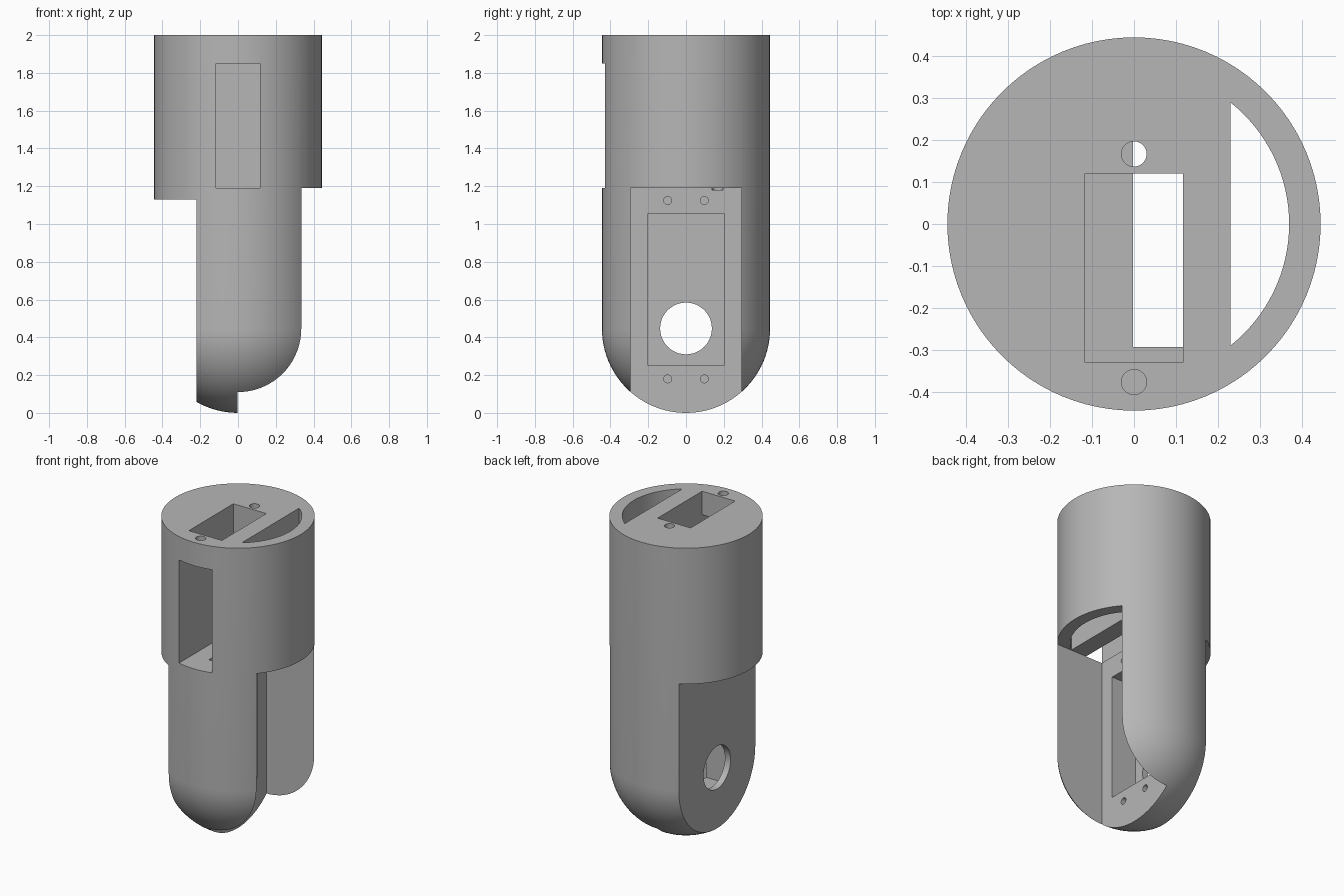
import bpy, bmesh, math
from mathutils import Vector

old = bpy.data.objects.get("Cube")
if old:
    bpy.data.objects.remove(old, do_unlink=True)

R = 0.445        # body radius
SHELF = 1.19     # height of the shelf above the channel
FACE = -0.002    # x of the channel's back face

grey = bpy.data.materials.new("plain grey")
grey.use_nodes = True
colour = (0.47, 0.47, 0.47, 1)
grey.diffuse_color = colour
grey.node_tree.nodes["Principled BSDF"].inputs["Base Color"].default_value = colour


def make_object(name, bm):
    bmesh.ops.recalc_face_normals(bm, faces=bm.faces)
    mesh = bpy.data.meshes.new(name)
    bm.to_mesh(mesh)
    bm.free()
    mesh.materials.append(grey)
    obj = bpy.data.objects.new(name, mesh)
    bpy.context.collection.objects.link(obj)
    return obj


def prism(name, points, axis, start, end):
    """Extrude a 2D outline along one axis (0 = x, 1 = y, 2 = z)."""
    bm = bmesh.new()
    verts = []
    for a, b in points:
        co = [a, b]
        co.insert(axis, start)
        verts.append(bm.verts.new(co))
    face = bm.faces.new(verts)
    ext = bmesh.ops.extrude_face_region(bm, geom=[face])
    shift = Vector((0, 0, 0))
    shift[axis] = end - start
    bmesh.ops.translate(bm, vec=shift,
                        verts=[g for g in ext["geom"] if isinstance(g, bmesh.types.BMVert)])
    return make_object(name, bm)


def rect(a0, a1, b0, b1):
    return [(a0, b0), (a1, b0), (a1, b1), (a0, b1)]


def circle(a, b, r, n=32):
    return [(a + r * math.cos(math.tau * i / n), b + r * math.sin(math.tau * i / n))
            for i in range(n)]


# Round-ended housing: revolved profile
bm = bmesh.new()
profile = [(0, 2), (R, 2)]
profile += [(R * math.cos(t), R - R * math.sin(t))
            for t in (math.pi / 2 * i / 24 for i in range(24))]
profile.append((0, 0))
verts = [bm.verts.new((x, 0, z)) for x, z in profile]
edges = [bm.edges.new(pair) for pair in zip(verts, verts[1:])]
bmesh.ops.spin(bm, geom=verts + edges, cent=(0, 0, 0), axis=(0, 0, 1),
               angle=math.tau, steps=96)
bmesh.ops.remove_doubles(bm, verts=bm.verts, dist=1e-4)
housing = make_object("housing", bm)

# Crescent slot outline
slot_r, slot_x = 0.37, 0.23
half = math.acos(slot_x / slot_r)
crescent = [(slot_r * math.cos(t), slot_r * math.sin(t))
            for t in (-half + 2 * half * i / 32 for i in range(33))]

# Top well joined with the front window, in side profile
well = [(-0.33, 2.1), (-0.33, 1.85), (-0.6, 1.85), (-0.6, SHELF), (0.12, SHELF), (0.12, 2.1)]

cutters = [
    prism("side_flat_cut", rect(-0.6, 0.6, -0.2, 1.13), 0, -0.6, -0.22),
    prism("channel_cut", rect(-0.293, 0.293, -0.2, SHELF + 0.001), 0, FACE, 0.6),
    prism("motor_pocket_cut", rect(-0.2, 0.2, 0.25, 1.055), 0, -0.18, 0.1),
    prism("shaft_hole_cut", circle(0, 0.447, 0.137, 48), 0, -0.4, -0.1),
    prism("well_and_window_cut", well, 0, -0.117, 0.117),
    prism("crescent_slot_cut", crescent, 2, SHELF - 0.1, 2.1),
    prism("rear_top_hole_cut", circle(0, 0.167, 0.03), 2, SHELF - 0.01, 2.1),
    prism("front_top_hole_cut", circle(0, -0.377, 0.03), 2, 1.7, 2.1),
]
for y in (-0.097, 0.097):
    for z in (0.18, 1.125):
        cutters.append(prism("screw_hole_cut", circle(y, z, 0.021, 24), 0, -0.14, 0.1))

# Cut the housing, then drop the cutters
bpy.ops.object.select_all(action="DESELECT")
bpy.context.view_layer.objects.active = housing
housing.select_set(True)
for cutter in cutters:
    cutter.hide_render = True
    mod = housing.modifiers.new(cutter.name, "BOOLEAN")
    mod.operation = "DIFFERENCE"
    mod.solver = "EXACT"
    mod.object = cutter
    bpy.ops.object.modifier_apply(modifier=mod.name)
    bpy.data.objects.remove(cutter, do_unlink=True)

bpy.ops.object.shade_smooth_by_angle(angle=math.radians(30))
